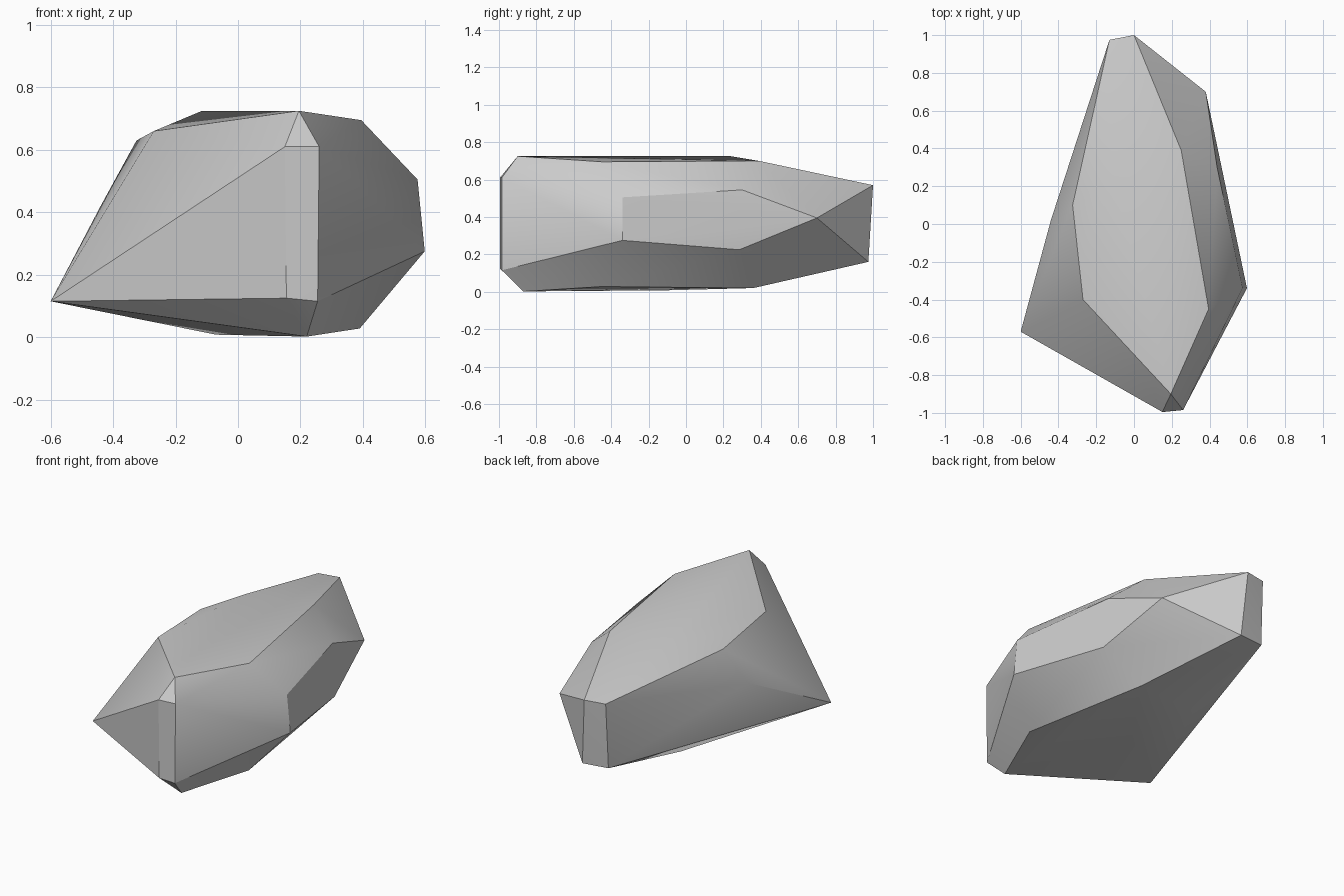
import bpy, bmesh, math

cube = bpy.data.objects.get("Cube")
if cube:
    bpy.data.objects.remove(cube, do_unlink=True)

# Stone colour
stone = bpy.data.materials.new("stone_grey")
stone.use_nodes = True
grey = (0.6, 0.6, 0.6, 1.0)
stone.diffuse_color = grey
bsdf = next(n for n in stone.node_tree.nodes if n.type == 'BSDF_PRINCIPLED')
bsdf.inputs["Base Color"].default_value = grey
bsdf.inputs["Roughness"].default_value = 0.9

# Corners of the flat crown
crown = [(0.195, -0.90, 0.725), (0.395, -0.45, 0.695), (0.25, 0.39, 0.70),
         (0.0, 1.0, 0.57), (-0.13, 0.975, 0.57), (-0.325, 0.10, 0.63),
         (-0.27, -0.40, 0.66), (-0.115, 0.24, 0.725)]

# Corners around the sides
girdle = [(0.15, -0.995, 0.61), (0.26, -0.985, 0.61), (0.575, -0.34, 0.505),
          (0.44, 0.30, 0.545), (0.38, 0.70, 0.395), (0.465, 0.285, 0.225),
          (0.598, -0.34, 0.275), (0.255, -0.985, 0.115), (0.155, -0.995, 0.125),
          (-0.60, -0.57, 0.115), (-0.44, 0.02, 0.42)]

# Corners of the underside
base = [(0.22, -0.87, 0.002), (0.39, -0.45, 0.028), (0.25, 0.36, 0.02),
        (0.03, 0.975, 0.16), (-0.135, 0.955, 0.165), (-0.18, 0.31, 0.035),
        (-0.07, -0.10, 0.008)]

# Wrap the corners in a faceted shell
bm = bmesh.new()
for p in crown + girdle + base:
    bm.verts.new(p)
bmesh.ops.convex_hull(bm, input=bm.verts[:])
bmesh.ops.delete(bm, geom=[v for v in bm.verts if not v.link_faces], context='VERTS')
bmesh.ops.recalc_face_normals(bm, faces=bm.faces[:])

mesh = bpy.data.meshes.new("rock")
bm.to_mesh(mesh)
bm.free()
mesh.materials.append(stone)
rock = bpy.data.objects.new("rock", mesh)
bpy.context.collection.objects.link(rock)

# Soften shallow facets, keep strong creases
bpy.ops.object.select_all(action='DESELECT')
rock.select_set(True)
bpy.context.view_layer.objects.active = rock
bpy.ops.object.shade_smooth_by_angle(angle=math.radians(30))
